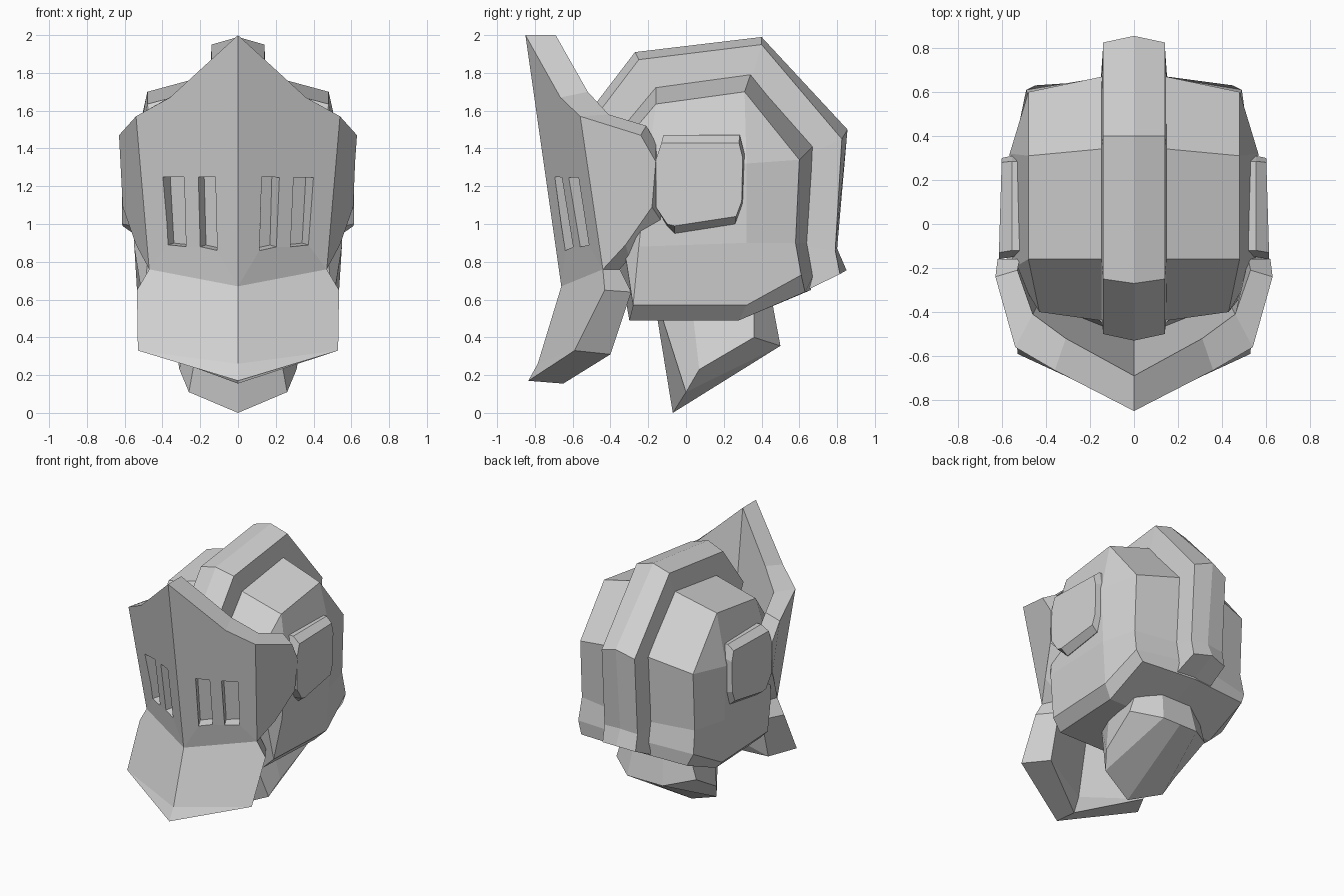
import bpy
import bmesh
from mathutils import Vector

if "Cube" in bpy.data.objects:
    bpy.data.objects.remove(bpy.data.objects["Cube"])

steel = bpy.data.materials.new("light_steel")
steel.diffuse_color = (0.65, 0.65, 0.65, 1)
steel.use_nodes = True
steel.node_tree.nodes["Principled BSDF"].inputs["Base Color"].default_value = steel.diffuse_color


def mirrored_part(name, points, faces):
    """Build the +x half from named points, mirror it and weld on x = 0."""
    bm = bmesh.new()
    right = {k: bm.verts.new(p) for k, p in points.items()}
    left = {k: right[k] if abs(p[0]) < 1e-5 else bm.verts.new((-p[0], p[1], p[2]))
            for k, p in points.items()}
    for face in faces:
        keys = face.split()
        bm.faces.new([right[k] for k in keys])
        bm.faces.new([left[k] for k in reversed(keys)])
    bmesh.ops.recalc_face_normals(bm, faces=bm.faces)
    mesh = bpy.data.meshes.new(name)
    bm.to_mesh(mesh)
    bm.free()
    mesh.materials.append(steel)
    obj = bpy.data.objects.new(name, mesh)
    bpy.context.collection.objects.link(obj)
    return obj


def strip(a, b, keys):
    """Quads between two rows of points that share the same key order."""
    return [f"{a}{i} {a}{j} {b}{j} {b}{i}" for i, j in zip(keys, keys[1:])]


def row(prefix, x, profile):
    return {f"{prefix}{i}": (x, y, z) for i, (y, z) in enumerate(profile)}


# Skull shell: ridge line, shoulder line, cheek plate and bevelled lower rim
ridge = [(-.46, 1.40), (-.16, 1.76), (.355, 1.83), (.70, 1.44), (.665, .90),
         (.69, .76), (.66, .65), (.28, .49), (-.30, .49)]
shell = row("c", 0, ridge)
shell.update({
    "s0": (.43, -.40, 1.35), "s1": (.48, -.16, 1.635), "s2": (.48, .31, 1.70),
    "s3": (.48, .60, 1.34), "s4": (.48, .58, .90), "s5": (.49, .61, .73),
    "s6": (.45, .63, .64), "s7": (.45, .28, .49), "s8": (.42, -.30, .49),
    "g": (.53, .32, .57), "h": (.50, -.28, .57),
    "j": (.55, -.20, 1.33), "k": (.565, .32, 1.32),
    "l": (.55, .32, .90), "m": (.55, -.25, .88)})
mirrored_part("skull_shell", shell, strip("c", "s", range(9)) + [
    "s1 s2 k j", "s2 s3 k", "s3 s4 l k", "s4 s5 g l", "g h m l", "j k l m",
    "s0 s1 j", "s0 j m h", "s5 s6 s7 g", "g s7 s8 h", "c0 s0 h s8 c8"])

# Crest: peaked band running over the skull from brow to nape
crest = row("c", 0, [(-.53, 1.57), (-.27, 1.91), (.40, 1.99), (.855, 1.50),
                     (.80, .87), (.85, .755)])
crest.update(row("e", .14, [(-.50, 1.54), (-.25, 1.87), (.40, 1.95), (.825, 1.45),
                            (.79, .86), (.815, .735)]))
crest.update(row("b", .155, [(-.35, 1.30), (-.10, 1.55), (.30, 1.60), (.50, 1.30),
                             (.50, .90), (.60, .63)]))
crest.update(row("i", 0, [(-.35, 1.30), (-.10, 1.55), (.30, 1.60), (.50, 1.30),
                          (.50, .90), (.60, .63)]))
mirrored_part("crest", crest, strip("c", "e", range(6)) + strip("e", "b", range(6))
              + strip("b", "i", range(6)) + ["c0 e0 b0 i0", "c5 i5 b5 e5"])

# Ear plates: outlines with a chamfer towards the outer face
inner = [(-.12, 1.47), (.285, 1.47), (.31, 1.37), (.30, 1.11), (.26, 1.00),
         (-.06, .95), (-.10, .99), (-.15, 1.09), (-.15, 1.35)]
outer = [(-.13, 1.43), (.28, 1.43), (.30, 1.35), (.295, 1.12), (.265, 1.04),
         (-.06, .99), (-.10, 1.00), (-.16, 1.09), (-.16, 1.34)]
ears = row("a", .45, inner)
ears.update(row("b", .555, inner))
ears.update({f"o{i}": (.61 - .03 * y, y, z) for i, (y, z) in enumerate(outer)})
loop = list(range(9)) + [0]
mirrored_part("ear_plates", ears, strip("a", "b", loop) + strip("b", "o", loop) + [
    " ".join(f"{p}{i}" for i in range(9)) for p in "ao"])

# Visor: thick pointed face plate with cheek wings and flared chin
visor = {
    "oA": (0, -.85, 2.0), "oB": (.36, -.665, 1.67), "oP": (.54, -.56, 1.57),
    "oQ": (.63, -.24, 1.47), "oR": (.62, -.16, 1.33), "oS": (.61, -.18, 1.09),
    "oT": (.54, -.32, .89), "oU": (.47, -.44, .76), "oV": (.535, -.43, .65),
    "oW": (.53, -.59, .33), "oO": (0, -.835, .17), "oM": (0, -.66, .67),
    "oN": (0, -.785, .26),
    "iA": (0, -.69, 2.0), "iB": (.31, -.52, 1.70), "iP": (.46, -.41, 1.58),
    "iQ": (.53, -.21, 1.52), "iR": (.52, -.16, 1.43), "iS": (.53, -.12, 1.0),
    "iT": (.48, -.30, .82), "iU": (.43, -.35, .76), "iV": (.44, -.29, .64),
    "iW": (.42, -.40, .31), "iO": (0, -.65, .155), "iM": (0, -.52, .67),
    "iN": (0, -.60, .26)}
plates = ["ABPUM", "PQRSTU", "MUVWN", "NWO"]
visor_obj = mirrored_part("visor", visor, strip("o", "i", "ABPQRSTUVWO") + [
    " ".join(p + k for k in plate) for p in "oi" for plate in plates])

# Eye slots: four tapered recesses cut square to the face plate
normal = Vector((.44, -.89, -.127))
slots, slot_faces = {}, []
for n, corners in enumerate([
        [(.12, 1.25), (.21, 1.25), (.20, .88), (.11, .86)],
        [(.285, 1.25), (.39, 1.25), (.37, .89), (.275, .88)]]):
    for i, (x, z) in enumerate(corners):
        p = Vector((x, -.66 + .4955 * x - .143 * (z - .67), z))
        slots[f"f{n}{i}"] = p + normal * .12
        slots[f"r{n}{i}"] = p - normal * .07
    slot_faces += strip(f"f{n}", f"r{n}", [0, 1, 2, 3, 0])
    slot_faces += [" ".join(f"{p}{n}{i}" for i in range(4)) for p in "fr"]
cutter = mirrored_part("eye_slot_cutter", slots, slot_faces)
cutter.hide_render = True
cut = visor_obj.modifiers.new("eye_slots", 'BOOLEAN')
cut.operation, cut.solver, cut.object = 'DIFFERENCE', 'EXACT', cutter
bpy.context.view_layer.objects.active = visor_obj
bpy.ops.object.modifier_apply(modifier=cut.name)
bpy.data.objects.remove(cutter)

# Neck guard: flared collar below the shell with a slanted underside
neck = {
    "t0": (0, -.16, .55), "t1": (.18, -.14, .55), "t2": (.25, .03, .58),
    "t3": (.27, .36, .62), "t4": (.12, .45, .62), "t5": (0, .45, .62),
    "b0": (0, -.07, 0), "b1": (.26, 0, .11), "b2": (.31, .07, .23),
    "b3": (.34, .36, .40), "b4": (.15, .50, .355), "b5": (0, .50, .355)}
mirrored_part("neck_guard", neck, strip("t", "b", range(6)) + [
    "b0 b1 b4 b5", "b1 b2 b3 b4", "t0 t1 t2 t3 t4 t5"])
